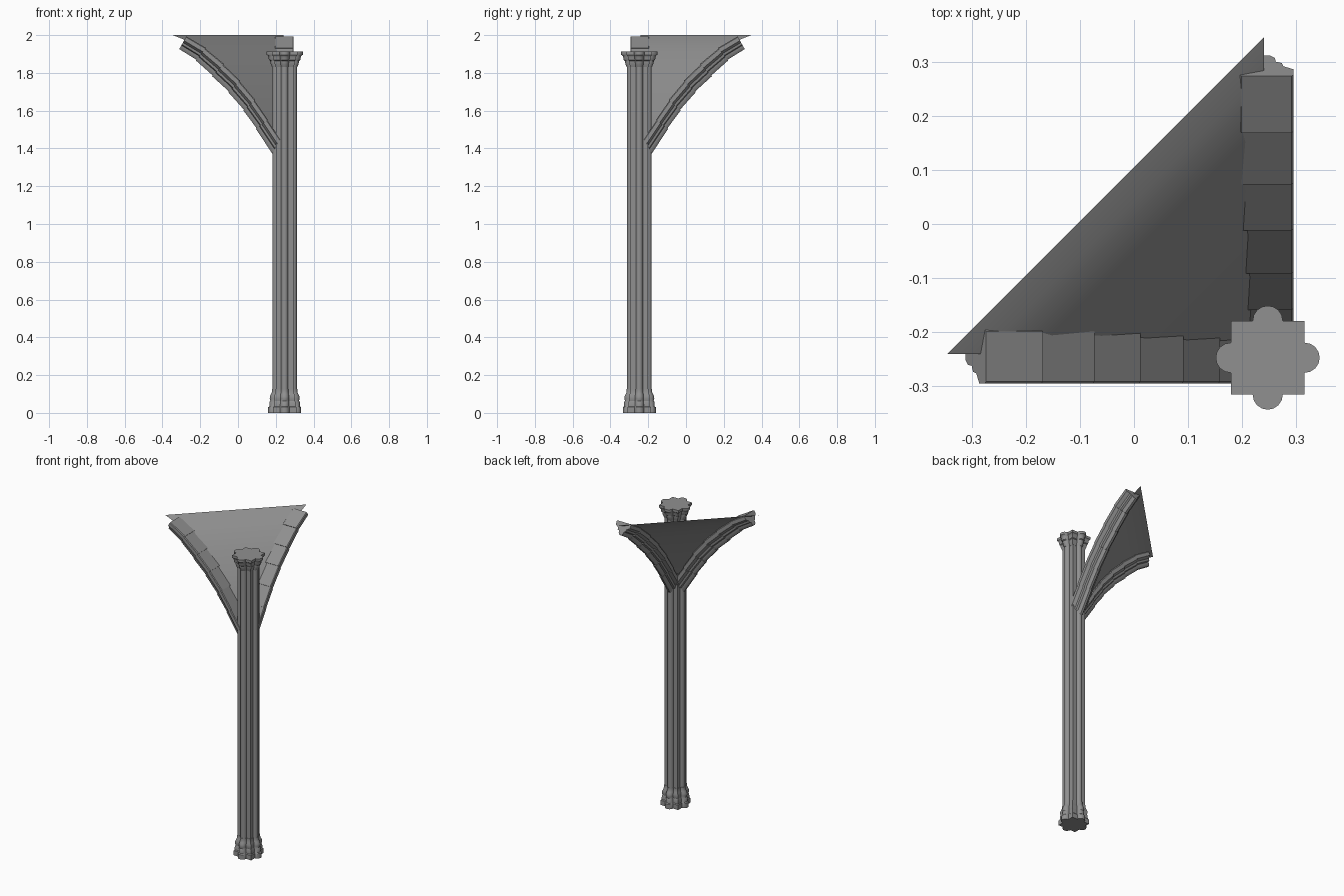
import bpy, bmesh, math
from mathutils import Vector

cube = bpy.data.objects.get("Cube")
if cube:
    bpy.data.objects.remove(cube, do_unlink=True)

CENTRE = 0.247  # column stands at (CENTRE, -CENTRE)

stone = bpy.data.materials.new("grey_stone")
stone.use_nodes = True
stone.diffuse_color = (0.28, 0.28, 0.28, 1)
stone.node_tree.nodes["Principled BSDF"].inputs["Base Color"].default_value = (0.28, 0.28, 0.28, 1)


def finish(name, bm, angle=35, closed=True):
    if closed:
        bmesh.ops.recalc_face_normals(bm, faces=bm.faces)
    mesh = bpy.data.meshes.new(name)
    bm.to_mesh(mesh)
    bm.free()
    mesh.materials.append(stone)
    obj = bpy.data.objects.new(name, mesh)
    bpy.context.collection.objects.link(obj)
    bpy.ops.object.select_all(action="DESELECT")
    obj.select_set(True)
    bpy.context.view_layer.objects.active = obj
    bpy.ops.object.shade_smooth_by_angle(angle=math.radians(angle))
    return obj


def loft(bm, rings):
    """Skin a list of closed point rings and cap both ends."""
    loops = [[bm.verts.new(p) for p in ring] for ring in rings]
    n = len(loops[0])
    for a, b in zip(loops, loops[1:]):
        for i in range(n):
            j = (i + 1) % n
            bm.faces.new((a[i], a[j], b[j], b[i]))
    bm.faces.new(loops[0][::-1])
    bm.faces.new(loops[-1])


def quatrefoil(reach):
    """Square with a half-round lobe on each side, as a unit outline times reach."""
    half, lobe, steps = 0.71, 0.29, 8
    points = []
    for side in range(4):
        turn = side * math.pi / 2
        local = [(half, -half)]
        for k in range(steps + 1):
            a = -math.pi / 2 + math.pi * k / steps
            local.append((half + lobe * math.cos(a), lobe * math.sin(a)))
        for x, y in local:
            points.append((reach * (x * math.cos(turn) - y * math.sin(turn)),
                           reach * (x * math.sin(turn) + y * math.cos(turn))))
    return points


def column_part(name, profile):
    bm = bmesh.new()
    loft(bm, [[(CENTRE + x, -CENTRE + y, z) for x, y in quatrefoil(r)] for r, z in profile])
    return finish(name, bm)


# Column: (reach, height) profiles
column_part("column_base", [
    (0.087, 0), (0.087, 0.03), (0.081, 0.035), (0.08, 0.058), (0.076, 0.064),
    (0.079, 0.075), (0.078, 0.088), (0.072, 0.1), (0.067, 0.112), (0.067, 0.126)])
column_part("column_shaft", [(0.065, 0.1), (0.065, 1.86)])
column_part("column_capital", [
    (0.066, 1.83), (0.073, 1.845), (0.077, 1.86), (0.077, 1.864), (0.083, 1.868),
    (0.086, 1.885), (0.09, 1.892), (0.096, 1.896), (0.096, 1.912)])

# Rib joints, as outer and inner ends in the plane of the arch
OUTER = [(-0.272, 1.995), (-0.17, 1.93), (-0.075, 1.845), (0.01, 1.757),
         (0.09, 1.655), (0.157, 1.55), (0.222, 1.447)]
INNER = [(-0.31, 1.928), (-0.222, 1.868), (-0.135, 1.784), (-0.05, 1.7),
         (0.03, 1.603), (0.097, 1.505), (0.18, 1.37)]
# Half of the moulded section: (half width, fraction of depth)
MOULDING = [(0.046, 0), (0.05, 0.06), (0.05, 0.33), (0.041, 0.4), (0.031, 0.48),
            (0.028, 0.64), (0.017, 0.7), (0.015, 0.88), (0.007, 1)]
SECTION = MOULDING + [(-w, t) for w, t in reversed(MOULDING)]


def place(x, y, z, across):
    """Arch along x, or its mirror across the diagonal."""
    return (-y, -x, z) if across else (x, y, z)


def rib_ring(i, slip, across):
    o, n = Vector(OUTER[i]), Vector(INNER[i])
    ring = []
    for w, t in SECTION:
        p = o.lerp(n, t + slip)
        ring.append(place(p.x, -0.245 + w, p.y, across))
    return ring


for name, across in (("right_rib", False), ("back_rib", True)):
    bm = bmesh.new()
    for i in range(len(OUTER) - 1):
        # Each stone slips a little so the joints read as small steps
        loft(bm, [rib_ring(i, 0.03, across), rib_ring(i + 1, -0.03, across)])
    finish(name, bm)

# Vault web: a sheet ruled between the two ribs
edge = [Vector((-0.345, 2.0))]
edge += [Vector(o).lerp(Vector(n), 0.3) for o, n in zip(OUTER, INNER)]
bm = bmesh.new()
pairs = [[bm.verts.new(place(p.x, -0.24, p.y, across)) for across in (False, True)] for p in edge]
for (a, b), (c, d) in zip(pairs, pairs[1:]):
    bm.faces.new((a, c, d, b))
finish("vault_web", bm, closed=False)
